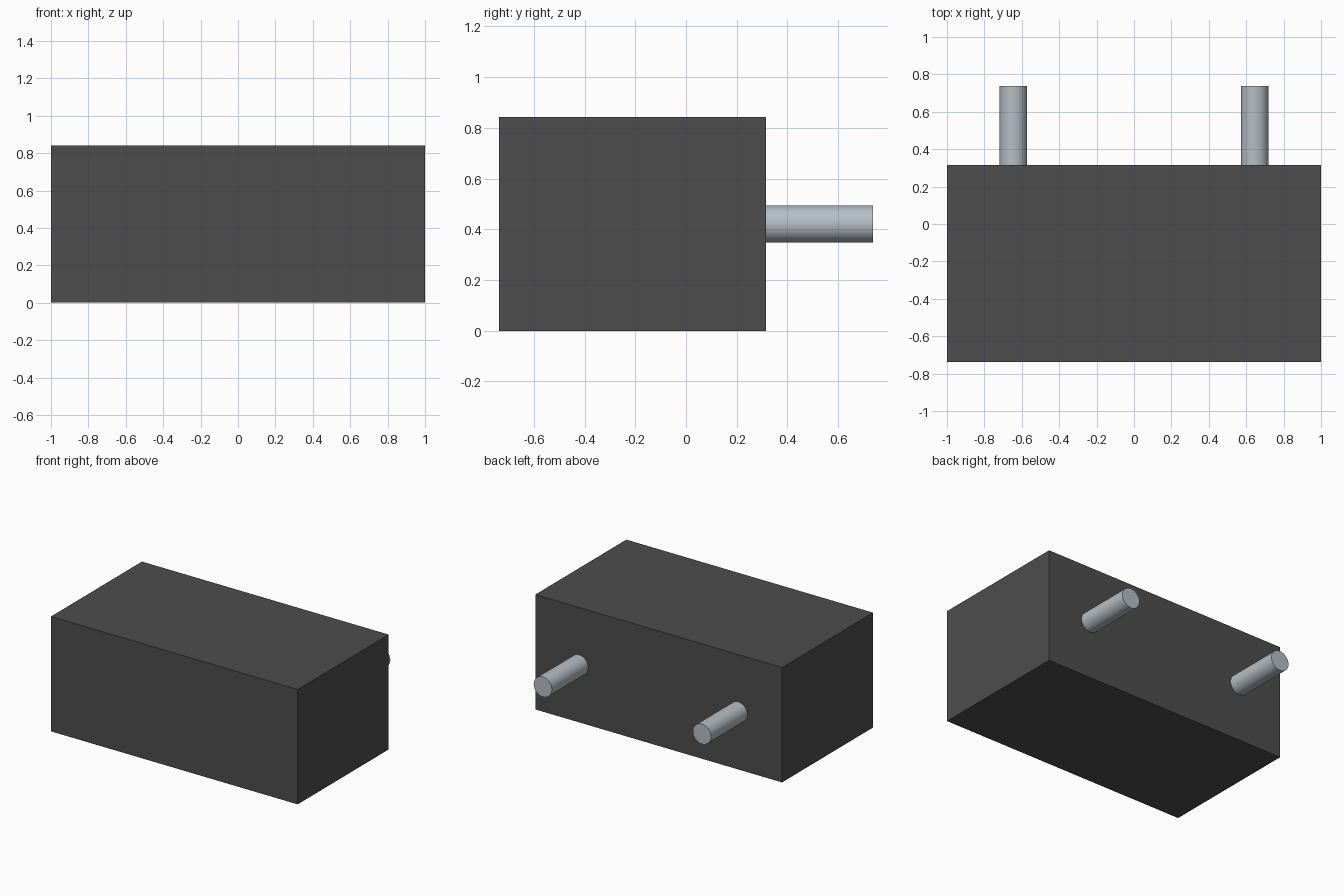
import bpy
import math

if "Cube" in bpy.data.objects:
    bpy.data.objects.remove(bpy.data.objects["Cube"], do_unlink=True)


def make_material(name, color):
    mat = bpy.data.materials.new(name)
    mat.use_nodes = True
    mat.diffuse_color = color
    mat.node_tree.nodes["Principled BSDF"].inputs["Base Color"].default_value = color
    return mat


dark_grey = make_material("dark grey", (0.075, 0.075, 0.075, 1))
steel = make_material("pale steel", (0.46, 0.52, 0.565, 1))

WIDTH, DEPTH, HEIGHT = 2.0, 1.053, 0.842
PIN_LENGTH, PIN_RADIUS, PIN_X = 0.421, 0.0737, 0.645
FRONT = -(DEPTH + PIN_LENGTH) / 2
BACK = FRONT + DEPTH

# Solid block body
bpy.ops.mesh.primitive_cube_add(size=1, location=(0, FRONT + DEPTH / 2, HEIGHT / 2))
body = bpy.context.object
body.name = "body"
body.scale = (WIDTH, DEPTH, HEIGHT)
bpy.ops.object.transform_apply(location=False, rotation=False, scale=True)
body.data.materials.append(dark_grey)

# Two round pins standing out of the back face
for name, side in (("left_pin", 1), ("right_pin", -1)):
    bpy.ops.mesh.primitive_cylinder_add(
        vertices=48, radius=PIN_RADIUS, depth=PIN_LENGTH,
        location=(side * PIN_X, BACK + PIN_LENGTH / 2, HEIGHT / 2),
        rotation=(math.pi / 2, 0, 0))
    pin = bpy.context.object
    pin.name = name
    pin.data.materials.append(steel)
    bpy.ops.object.shade_smooth_by_angle(angle=math.radians(30))
